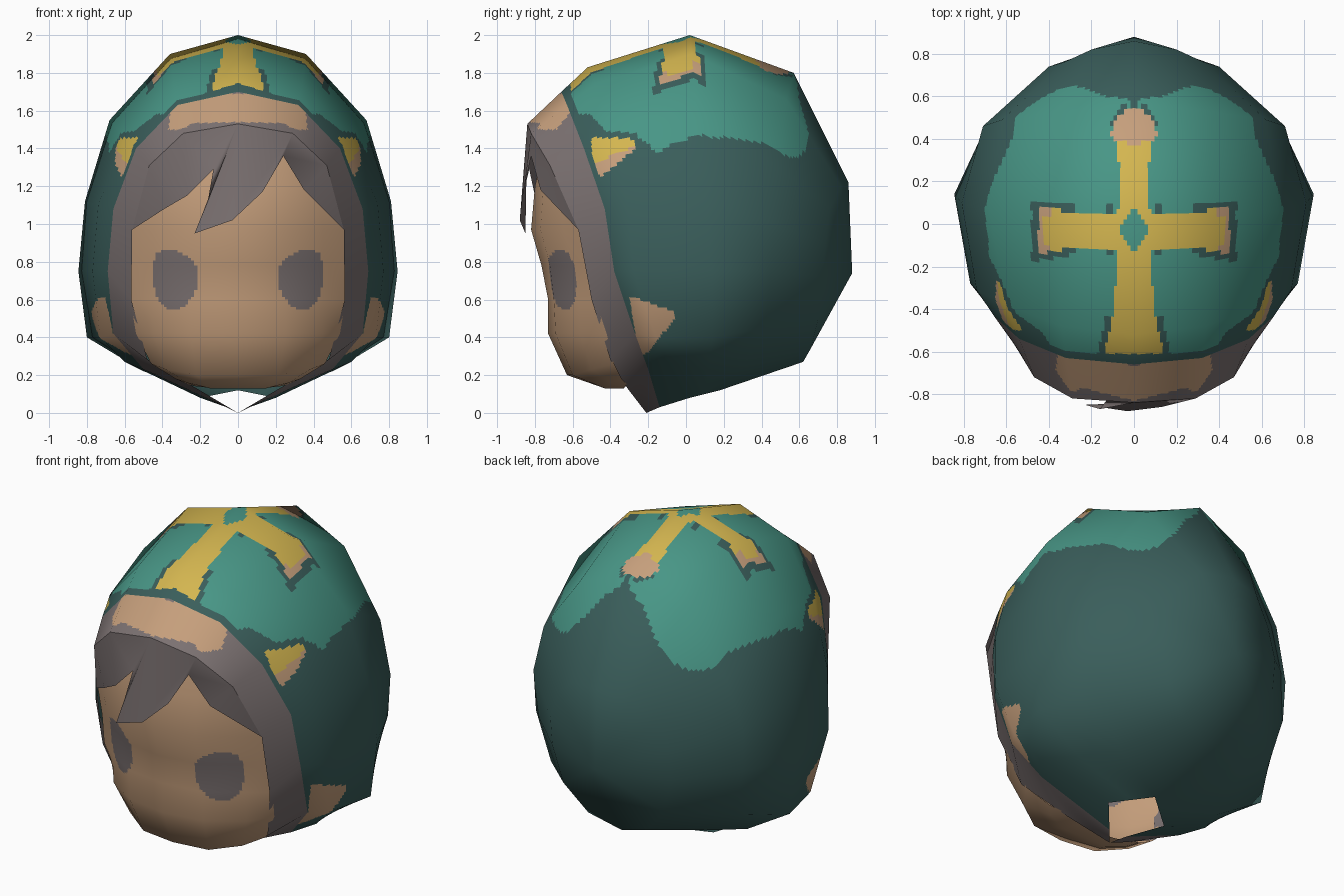
import bpy, math
from mathutils import Vector

if "Cube" in bpy.data.objects:
    bpy.data.objects.remove(bpy.data.objects["Cube"])

DARK, LIGHT, GOLD, TAN, GREY = range(5)


def lin(c):
    c /= 255
    return c / 12.92 if c <= 0.04045 else ((c + 0.055) / 1.055) ** 2.4


mats = []
for name, rgb in (("dark teal", (58, 94, 91)), ("light teal", (72, 150, 134)),
                  ("gold", (212, 182, 80)), ("tan", (198, 159, 124)),
                  ("warm grey", (124, 114, 114))):
    m = bpy.data.materials.new(name)
    m.diffuse_color = (*[lin(c) for c in rgb], 1)
    m.use_nodes = True
    m.node_tree.nodes["Principled BSDF"].inputs["Base Color"].default_value = m.diffuse_color
    mats.append(m)


def inside(a, b, poly):
    """Is the 2D point (a, b) inside the polygon?"""
    hit = False
    for (x1, y1), (x2, y2) in zip(poly, poly[1:] + poly[:1]):
        if (y1 > b) != (y2 > b) and a < x1 + (b - y1) * (x2 - x1) / (y2 - y1):
            hit = not hit
    return hit


def interp(t, pts):
    """Piecewise linear curve through pts."""
    for (a, va), (b, vb) in zip(pts, pts[1:]):
        if t <= b:
            return va + (vb - va) * max(0, t - a) / (b - a)
    return pts[-1][1]


def key(p):
    return tuple(round(c, 4) for c in p)


def patch(name, rows, sub, paint):
    """Mirrored smooth surface over a coarse half grid, finely split for painting."""
    rows = [[Vector(p) for p in r] for r in rows]
    ni, nj = len(rows), len(rows[0])
    # smooth normals of the coarse cage
    acc = {}
    for i in range(ni - 1):
        for j in range(nj - 1):
            a, b, c, d = rows[i][j], rows[i][j + 1], rows[i + 1][j + 1], rows[i + 1][j]
            n = (c - a).cross(d - b)
            for k in {key(p) for p in (a, b, c, d)}:
                acc[k] = acc.get(k, Vector()) + n
    for k, n in acc.items():
        if k[0] == 0:
            n.x = 0
        n.normalize()
    verts, normals, faces, cols, index = [], [], [], [], {}

    def blend(f, i, j, s, t):
        return f(i, j).lerp(f(i, j + 1), t).lerp(f(i + 1, j).lerp(f(i + 1, j + 1), t), s)

    def vert(i, j, s, t, sign):
        p = blend(lambda a, b: rows[a][b], i, j, s, t)
        n = blend(lambda a, b: acc[key(rows[a][b])], i, j, s, t)
        p.x *= sign
        k = key(p + Vector((0, 0, 0)))
        if k not in index:
            index[k] = len(verts)
            verts.append(p)
            normals.append(Vector((n.x * sign, n.y, n.z)).normalized())
        return index[k]

    for sign in (1, -1):
        for i in range(ni - 1):
            for j in range(nj - 1):
                for a in range(sub):
                    for b in range(sub):
                        quad = [vert(i, j, (a + da) / sub, (b + db) / sub, sign)
                                for da, db in ((0, 0), (0, 1), (1, 1), (1, 0))]
                        quad = list(dict.fromkeys(quad))
                        if len(quad) < 3:
                            continue
                        mid = sum((verts[q] for q in quad), Vector()) / len(quad)
                        faces.append(quad[::sign])
                        cols.append(paint(abs(mid.x), mid.y, mid.z, i + (a + 0.5) / sub))
    me = bpy.data.meshes.new(name)
    me.from_pydata(verts, [], faces)
    for m in mats:
        me.materials.append(m)
    me.polygons.foreach_set("material_index", cols)
    me.polygons.foreach_set("use_smooth", [True] * len(faces))
    me.normals_split_custom_set_from_vertices(normals)
    ob = bpy.data.objects.new(name, me)
    bpy.context.collection.objects.link(ob)
    return ob


# Hood: half rings from the face opening to the back, each from crown to neck
rim = [(0, -.84, 1.53), (.29, -.82, 1.48), (.47, -.72, 1.31), (.56, -.57, .97),
       (.565, -.50, .60), (.48, -.40, .28), (.22, -.31, .13), (0, -.21, 0)]
hood = [
    rim,
    [(0, -.66, 1.70), (.32, -.63, 1.63), (.54, -.54, 1.40), (.66, -.43, 1.08),
     (.69, -.38, .75), (.66, -.27, .42), (.50, -.20, .23), (.06, -.14, .03)],
    [(0, -.52, 1.83), (.34, -.48, 1.74), (.60, -.38, 1.46), (.74, -.31, 1.10),
     (.77, -.28, .75), (.73, -.16, .40), (.60, -.10, .27), (.20, .02, .08)],
    [(0, .02, 2.0), (.36, .03, 1.90), (.68, .06, 1.55), (.81, .10, 1.12),
     (.845, .14, .75), (.80, .14, .40), (.50, .12, .22), (.10, .10, .10)],
    [(0, .57, 1.80), (.35, .53, 1.66), (.62, .49, 1.30), (.71, .46, 1.0),
     (.70, .45, .75), (.62, .42, .45), (.35, .30, .24), (0, .18, .12)],
    [(0, .86, 1.22), (.20, .82, 1.20), (.33, .76, 1.08), (.40, .74, .90),
     (.40, .72, .72), (.34, .70, .50), (.20, .66, .34), (0, .62, .27)],
    [(0, .88, .74)] * 8,
]

# Painted shapes: lower edge of the light cap by angle from the back, and outlines
CAP = [(0, 1.82), (.08, 1.72), (.2, 1.68), (.35, 1.52), (.5, 1.39), (.66, 1.35),
       (.78, 1.36), (.91, 1.42), (1.14, 1.45), (1.5, 1.47), (1.68, 1.42), (1.8, 1.37),
       (1.88, 1.43), (2.2, 1.48), (2.43, 1.58), (3.2, 1.6)]
BROW = [(-.1, 1.69), (.22, 1.69), (.35, 1.65), (.37, 1.5), (.30, 1.5), (.24, 1.535), (-.1, 1.54)]
HORN = [(-.50, 1.46), (-.28, 1.45), (-.265, 1.40), (-.34, 1.34), (-.455, 1.245), (-.50, 1.38)]
HORN_EDGE = [(-.56, 1.5), (-.25, 1.48), (-.23, 1.38), (-.46, 1.2), (-.53, 1.3)]
CHEEK = [(-.30, .62), (-.06, .535), (-.055, .51), (-.20, .32), (-.25, .30)]


def cross(x, y, grow):
    """Colour of the crown emblem, or None; grow widens only the arm ends."""
    dy = y + .03
    if x / .075 + abs(dy) / .10 < 1:
        return LIGHT
    if dy < 0 and x < interp(-dy, [(0, .07), (.2, .08), (.4, .10), (.58, .14)]) + grow * (dy < -.4) \
            and dy > -.58 - grow:
        return GOLD
    if dy >= 0 and x < interp(dy, [(0, .08), (.2, .068), (.4, .075), (.44, .11), (.5, .10), (.57, .04)]) \
            + grow * (dy > .48) * .6 and dy < .565 + grow * .6:
        return TAN if dy > .41 else GOLD
    if x < .45 + grow and abs(dy) < interp(x, [(0, .09), (.3, .085), (.4, .105), (.45, .11)]) \
            + grow * (x > .28 or .09 < x < .13):
        return TAN if x > .425 or (x > .39 and abs(dy) > .06) else GOLD
    return None


def paint_hood(x, y, z, u):
    if u < 1:
        return TAN if inside(x, z, BROW) else GREY
    if x > .5 and y < 0:
        if inside(y, z, HORN):
            return GOLD if z > 1.41 + (y + .27) * .4 else TAN
        if inside(y, z, CHEEK):
            return TAN
        if inside(y, z, HORN_EDGE):
            return DARK
    if z > 1.6:
        c = cross(x, y, 0)
        if c is not None:
            return c
        if cross(x, y, .032) is not None:
            return DARK
    return LIGHT if u > 1.22 and z > interp(math.atan2(x, y), CAP) else DARK


patch("hood", hood, 22, paint_hood)

# Face: half rows from under the chin up to the forehead
face = [
    [(0, -.33, .13), (.12, -.33, .13), (.22, -.32, .14), (.26, -.31, .15)],
    [(0, -.43, .13), (.15, -.43, .13), (.27, -.40, .16), (.33, -.34, .18)],
    [(0, -.63, .20), (.22, -.60, .20), (.38, -.50, .23), (.46, -.38, .26)],
    [(0, -.73, .42), (.25, -.69, .42), (.45, -.56, .42), (.54, -.42, .42)],
    [(0, -.73, .60), (.25, -.70, .60), (.45, -.57, .60), (.57, -.48, .60)],
    [(0, -.765, .78), (.25, -.72, .78), (.45, -.59, .78), (.57, -.50, .78)],
    [(0, -.82, .97), (.25, -.77, .97), (.45, -.65, .97), (.565, -.55, .97)],
    [(0, -.80, 1.2), (.25, -.755, 1.2), (.42, -.66, 1.2), (.52, -.62, 1.2)],
    [(0, -.75, 1.42), (.25, -.71, 1.42), (.36, -.66, 1.4), (.46, -.63, 1.36)],
]
EYE = [(.45, .78), (.43, .85), (.35, .865), (.27, .83), (.21, .77), (.22, .65),
       (.28, .56), (.36, .545), (.42, .59), (.45, .68)]
patch("face", face, 14, lambda x, y, z, u: GREY if inside(x, z, EYE) else TAN)

# Hair fringe: strip from the hood rim down to a jagged edge
roots = [(-x, y, z) for x, y, z in rim[3:0:-1]] + rim[:4]
tips = [(-.56, -.575, .97), (-.39, -.735, 1.08), (-.27, -.80, 1.15), (-.13, -.83, 1.29),
        (-.16, -.87, 1.12), (-.23, -.85, .95), (-.03, -.88, 1.02), (.13, -.86, 1.17),
        (.24, -.82, 1.36), (.35, -.77, 1.18), (.56, -.575, .97)]
root_of = [0, 1, 1, 2, 3, 3, 3, 4, 4, 5, 6]
nr = len(roots)
tris = []
for k in range(len(tips) - 1):
    a, b, c, d = nr + k, nr + k + 1, root_of[k + 1], root_of[k]
    tris.append((a, b, c))
    if c != d:
        tris.append((a, c, d))
# the end tips coincide with the outer roots
swap = {nr: 0, nr + len(tips) - 1: nr - 1}
tris = [t for t in (tuple(swap.get(i, i) for i in t) for t in tris) if len(set(t)) == 3]
me = bpy.data.meshes.new("hair_fringe")
me.from_pydata(roots + tips, [], tris)
me.materials.append(mats[GREY])
me.polygons.foreach_set("use_smooth", [True] * len(tris))
fringe = bpy.data.objects.new("hair_fringe", me)
bpy.context.collection.objects.link(fringe)
